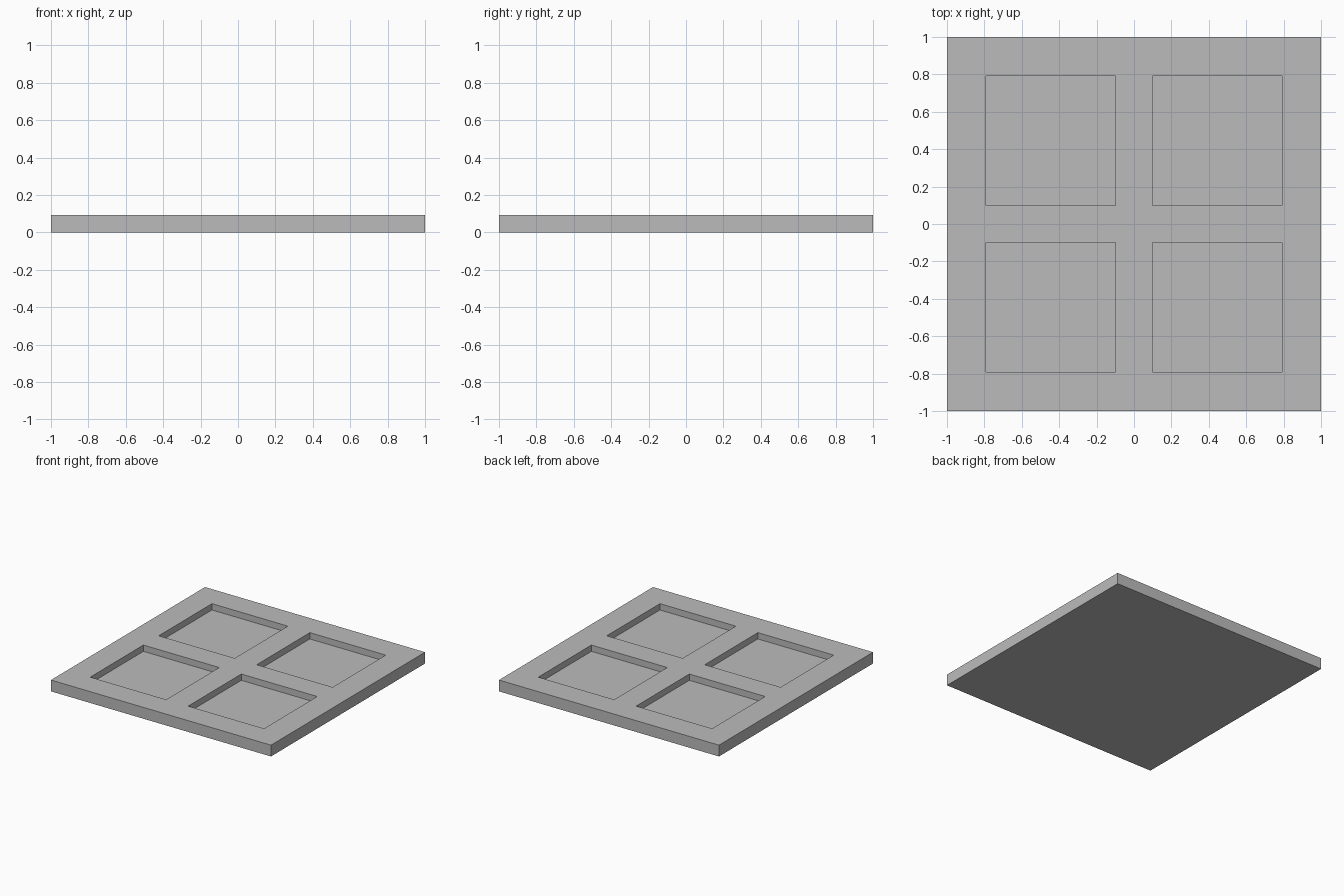
import bpy
import bmesh
from mathutils import Matrix, Vector

HEIGHT = 0.093       # slab thickness
DEPTH = 0.052        # recess depth
INNER, OUTER = 0.1, 0.79   # recess limits from the centre lines

cube = bpy.data.objects.get("Cube")
if cube:
    bpy.data.objects.remove(cube, do_unlink=True)

# Single plain grey
grey = bpy.data.materials.new("plain_grey")
grey.use_nodes = True
colour = (0.5, 0.5, 0.5, 1)
grey.diffuse_color = colour
grey.node_tree.nodes["Principled BSDF"].inputs["Base Color"].default_value = colour

# Square slab
bm = bmesh.new()
bmesh.ops.create_cube(bm, size=1, matrix=Matrix.Translation((0, 0, HEIGHT / 2))
                      @ Matrix.Diagonal((2, 2, HEIGHT, 1)))

# Cut lines around the four recesses
for axis in (Vector((1, 0, 0)), Vector((0, 1, 0))):
    for offset in (-OUTER, -INNER, INNER, OUTER):
        bmesh.ops.bisect_plane(bm, geom=bm.verts[:] + bm.edges[:] + bm.faces[:],
                               plane_co=axis * offset, plane_no=axis)


def in_recess(face):
    c = face.calc_center_median()
    return face.normal.z > 0.5 and all(INNER < abs(v) < OUTER for v in c.xy)


# Sink the four square recesses
bm.normal_update()
floors = [f for f in bm.faces if in_recess(f)]
sunk = bmesh.ops.extrude_discrete_faces(bm, faces=floors)["faces"]
bmesh.ops.translate(bm, verts=list({v for f in sunk for v in f.verts}),
                    vec=(0, 0, -DEPTH))
bmesh.ops.recalc_face_normals(bm, faces=bm.faces[:])

mesh = bpy.data.meshes.new("recessed_panel")
bm.to_mesh(mesh)
bm.free()
mesh.materials.append(grey)
panel = bpy.data.objects.new("recessed_panel", mesh)
bpy.context.collection.objects.link(panel)
